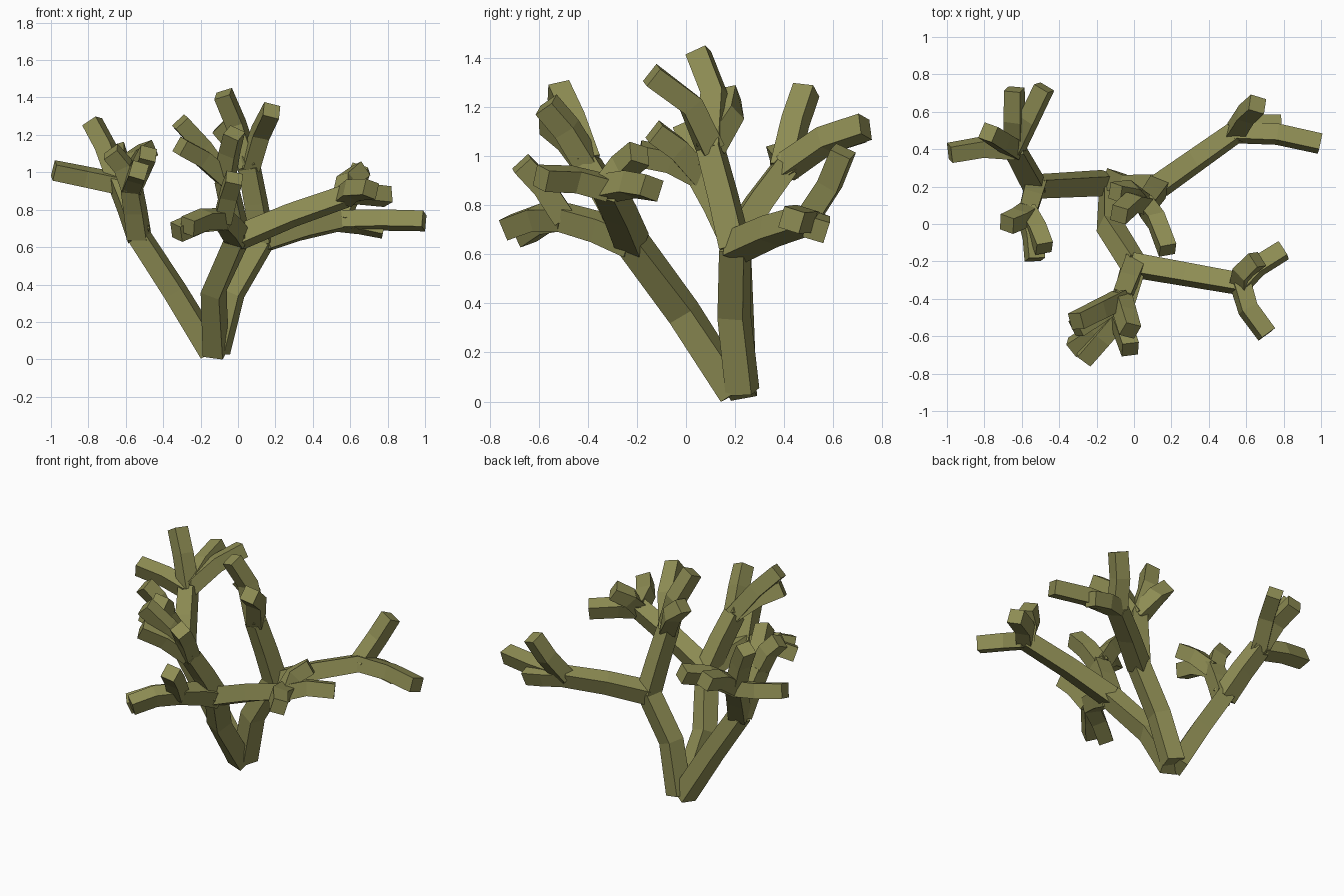
import bpy, bmesh, math
from mathutils import Vector

if "Cube" in bpy.data.objects:
    bpy.data.objects.remove(bpy.data.objects["Cube"], do_unlink=True)

# Single olive bark colour
bark = bpy.data.materials.new("olive_bark")
bark.use_nodes = True
olive = (0.27, 0.265, 0.088, 1)
bark.diffuse_color = olive
bark.node_tree.nodes["Principled BSDF"].inputs["Base Color"].default_value = olive

ROLL = 0.3  # turn of the square section about its own limb


def limb(name, start, end, r0, r1, knee):
    """Square limb from start to end, its middle pushed aside by knee."""
    start, end = Vector(start), Vector(end)
    pts = [start, (start + end) / 2 + Vector(knee), end]
    first, last = (pts[1] - start).normalized(), (end - pts[1]).normalized()
    whole = (end - start).normalized()
    ref = Vector((0, 0, 1)) if abs(whole.z) < 0.8 else Vector((0, 1, 0))
    bm = bmesh.new()
    rings = []
    for p, t, r in zip(pts, (first, whole, last), (r0, (r0 + r1) / 2, r1)):
        u = t.cross(ref).normalized()
        v = u.cross(t)
        angles = [math.pi * (0.25 + k / 2) + ROLL for k in range(4)]
        rings.append([bm.verts.new(p + r * (u * math.cos(a) + v * math.sin(a)))
                      for a in angles])
    for a, b in zip(rings, rings[1:]):
        for k in range(4):
            n = (k + 1) % 4
            bm.faces.new((a[k], a[n], b[n], b[k]))
    bm.faces.new(rings[0])
    bm.faces.new(rings[-1])
    bmesh.ops.recalc_face_normals(bm, faces=bm.faces)
    me = bpy.data.meshes.new(name)
    bm.to_mesh(me)
    bm.free()
    me.materials.append(bark)
    bpy.context.collection.objects.link(bpy.data.objects.new(name, me))


def branch(name, fork, end, knee, *tips):
    """Branch growing from a fork, with a fan of bent twigs at its end."""
    limb(name + "_branch", fork, end, 0.076, 0.068, (0, 0, 0.01))
    for i, tip in enumerate(tips):
        limb(f"{name}_twig_{i + 1}", end, tip, 0.066, 0.063, knee)


# Three trunks spreading from one foot
right_fork = (-0.53, 0.2, 0.66)
front_fork = (0, -0.22, 0.65)
left_fork = (0.13, 0.2, 0.63)
limb("right_trunk", (-0.14, 0.22, 0.04), right_fork, 0.078, 0.072, (0, 0, 0.01))
limb("front_trunk", (-0.12, 0.2, 0.035), front_fork, 0.078, 0.074, (-0.07, 0, 0.02))
limb("left_trunk", (-0.11, 0.23, 0.04), left_fork, 0.078, 0.074, (-0.04, -0.02, 0.02))

# Right side
branch("right_back", right_fork, (-0.64, 0.4, 0.95), (0, 0, 0.03),
       (-0.64, 0.72, 1.11), (-0.48, 0.73, 1.12), (-0.78, 0.49, 1.27))
limb("right_back_twig_4", (-0.64, 0.4, 0.94), (-0.985, 0.38, 1.01),
     0.066, 0.063, (0, 0.02, 0))
branch("right_front", right_fork, (-0.57, 0.06, 0.92), (0.01, 0, 0.02),
       (-0.48, -0.13, 1.1), (-0.53, -0.19, 1.01), (-0.68, 0, 1.11))

# Front
branch("front_left", front_fork, (0.57, -0.32, 0.87), (-0.03, 0, 0.015),
       (0.8, -0.14, 0.87), (0.71, -0.59, 0.91), (0.66, -0.19, 1.01))
branch("front_low", front_fork, (-0.08, -0.5, 0.75), (0, 0, 0.02),
       (-0.33, -0.66, 0.68), (-0.27, -0.72, 0.71), (-0.02, -0.67, 0.97))
branch("front_high", front_fork, (-0.07, -0.4, 0.97), (0, 0, 0.02),
       (-0.31, -0.52, 1.27), (-0.31, -0.56, 1.14), (-0.02, -0.57, 1.21))

# Left side and crown
branch("left_back", left_fork, (0.54, 0.49, 0.74), (0, 0.02, 0.005),
       (0.66, 0.64, 1.02), (0.995, 0.43, 0.74), (0.78, 0.53, 0.7))
branch("crown", left_fork, (0.06, 0.1, 1.03), (0, 0.04, 0.03),
       (-0.08, 0.05, 1.42), (0.18, -0.14, 1.33), (-0.1, 0.17, 1.25))
